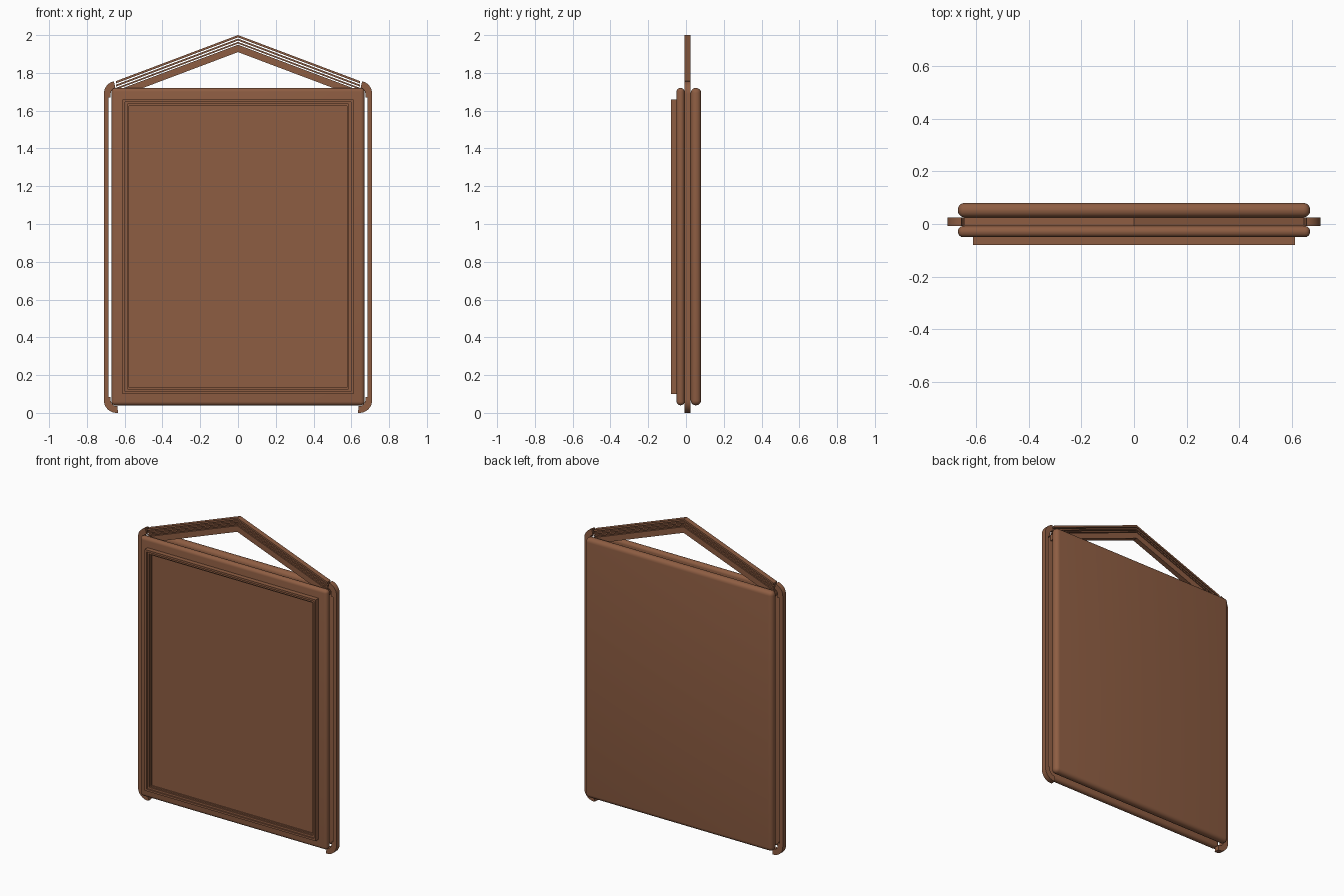
import bpy, bmesh, math

if "Cube" in bpy.data.objects:
    bpy.data.objects.remove(bpy.data.objects["Cube"])

mat = bpy.data.materials.new("brown_wood")
mat.diffuse_color = (0.27, 0.11, 0.055, 1)
mat.use_nodes = True
mat.node_tree.nodes["Principled BSDF"].inputs["Base Color"].default_value = mat.diffuse_color
BAND_Y0, BAND_Y1 = -0.008, 0.025


def finish(name, bm):
    bmesh.ops.recalc_face_normals(bm, faces=bm.faces)
    me = bpy.data.meshes.new(name)
    bm.to_mesh(me)
    bm.free()
    ob = bpy.data.objects.new(name, me)
    bpy.context.collection.objects.link(ob)
    me.materials.append(mat)
    return ob


def smooth(ob):
    bpy.ops.object.select_all(action='DESELECT')
    ob.select_set(True)
    bpy.context.view_layer.objects.active = ob
    bpy.ops.object.shade_smooth_by_angle(angle=math.radians(35))


def slab(name, hx, y0, y1, z0, z1, bevel):
    bm = bmesh.new()
    bmesh.ops.create_cube(bm, size=1)
    for v in bm.verts:
        v.co = (v.co.x * 2 * hx, y0 + (v.co.y + .5) * (y1 - y0), z0 + (v.co.z + .5) * (z1 - z0))
    bmesh.ops.bevel(bm, geom=bm.edges[:], offset=bevel, segments=5, profile=0.5, affect='EDGES')
    ob = finish(name, bm)
    smooth(ob)
    return ob


def ribbon(name, outer, inner, mirror=False):
    """Flat band between two matching x/z polylines, extruded through the band depth."""
    bm = bmesh.new()
    rings = []
    for (ox, oz), (ix, iz) in zip(outer, inner):
        rings.append([bm.verts.new(c) for c in ((ox, BAND_Y0, oz), (ox, BAND_Y1, oz),
                                                (ix, BAND_Y1, iz), (ix, BAND_Y0, iz))])
    for a, b in zip(rings, rings[1:]):
        for k in range(4):
            bm.faces.new((a[k], a[(k + 1) % 4], b[(k + 1) % 4], b[k]))
    bm.faces.new(rings[0])
    bm.faces.new(rings[-1])
    ob = finish(name, bm)
    if mirror:
        ob.modifiers.new("mirror", 'MIRROR')
    smooth(ob)
    return ob


def arc(cx, cz, r, a0, a1, n=10):
    angs = [math.radians(a0 + (a1 - a0) * i / n) for i in range(n + 1)]
    return [(cx + r * math.cos(a), cz + r * math.sin(a)) for a in angs]


# Two rounded slabs with the hanging band between them
slab("front_board", 0.67, -0.05, BAND_Y0, 0.04, 1.72, 0.02)
slab("back_board", 0.67, BAND_Y1, 0.08, 0.04, 1.72, 0.026)

# Stepped rectangular frame with recessed panel on the front: (inset, y)
steps = [(0, -0.049), (0, -0.08), (0.013, -0.08), (0.013, -0.072), (0.026, -0.072),
         (0.026, -0.064), (0.034, -0.064), (0.034, -0.056)]
bm = bmesh.new()
loops = []
for inset, y in steps:
    hx, z0, z1 = 0.612 - inset, 0.10 + inset, 1.66 - inset
    loops.append([bm.verts.new((x, y, z)) for x, z in ((-hx, z0), (hx, z0), (hx, z1), (-hx, z1))])
for a, b in zip(loops, loops[1:]):
    for k in range(4):
        bm.faces.new((a[k], a[(k + 1) % 4], b[(k + 1) % 4], b[k]))
bm.faces.new(loops[0])
bm.faces.new(loops[-1])
finish("front_frame", bm)

# Gable: three thin strips above one thick strip
SLOPE, END = 0.377, 0.645
for i, (top, bot) in enumerate([(2.0, 1.988), (1.981, 1.971), (1.964, 1.955), (1.949, 1.91)]):
    outer = [(s * END, top - SLOPE * abs(s) * END) for s in (-1, 0, 1)]
    inner = [(s * END, bot - SLOPE * abs(s) * END) for s in (-1, 0, 1)]
    ribbon(f"gable_strip_{i + 1}", outer, inner)

# Side rails and curved corners, mirrored
ribbon("side_rail", [(0.71, 0.07), (0.71, 1.69)], [(0.686, 0.07), (0.686, 1.69)], True)
ribbon("top_corner", arc(0.643, 1.69, 0.067, 0, 78), arc(0.643, 1.69, 0.031, 0, 78), True)
ribbon("bottom_corner", arc(0.643, 0.067, 0.067, 0, -97), arc(0.643, 0.067, 0.031, 0, -97), True)
for n, z0, z1 in (("top_corner_end", 1.67, 1.69), ("bottom_corner_end", 0.067, 0.085)):
    ribbon(n, [(0.71, z0), (0.71, z1)], [(0.674, z0), (0.674, z1)], True)
